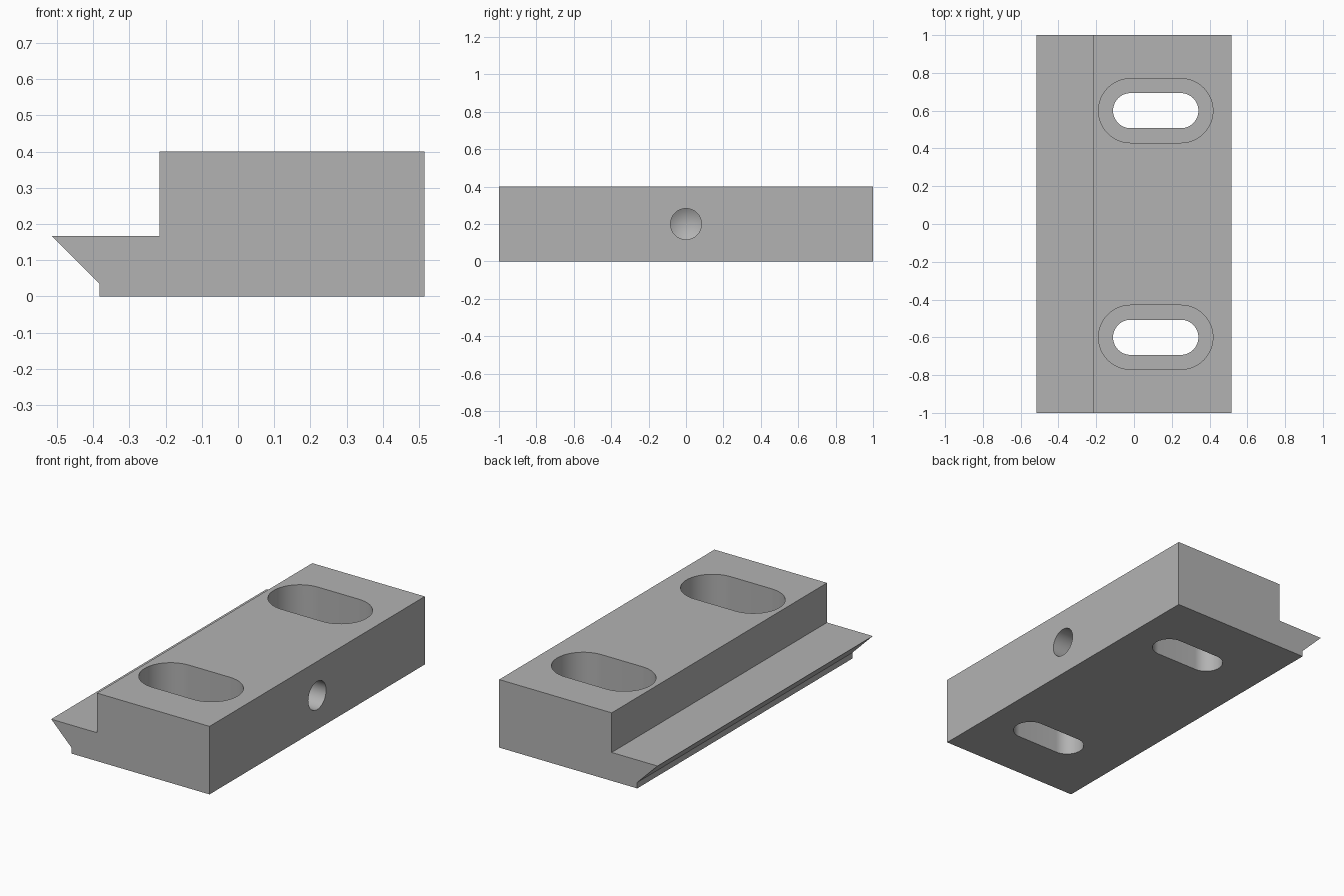
import bpy, bmesh, math

cube = bpy.data.objects.get("Cube")
if cube:
    bpy.data.objects.remove(cube, do_unlink=True)

grey = bpy.data.materials.new("plain grey")
grey.use_nodes = True
colour = (0.45, 0.45, 0.45, 1)
grey.diffuse_color = colour
grey.node_tree.nodes["Principled BSDF"].inputs["Base Color"].default_value = colour


def prism(name, outline, offset):
    """Extrude a closed outline along an offset into a solid."""
    bm = bmesh.new()
    face = bm.faces.new([bm.verts.new(p) for p in outline])
    moved = bmesh.ops.extrude_face_region(bm, geom=[face])["geom"]
    verts = [v for v in moved if isinstance(v, bmesh.types.BMVert)]
    bmesh.ops.translate(bm, vec=offset, verts=verts)
    return finish(name, bm)


def finish(name, bm):
    bmesh.ops.recalc_face_normals(bm, faces=bm.faces)
    mesh = bpy.data.meshes.new(name)
    bm.to_mesh(mesh)
    bm.free()
    mesh.materials.append(grey)
    obj = bpy.data.objects.new(name, mesh)
    bpy.context.collection.objects.link(obj)
    return obj


def slot(name, y, radius, bottom, top, steps=24):
    """Long slot with round ends, running along x."""
    outline = []
    for centre, start in ((0.248, -math.pi / 2), (-0.018, math.pi / 2)):
        for i in range(steps + 1):
            a = start + math.pi * i / steps
            outline.append((centre + radius * math.cos(a), y + radius * math.sin(a), bottom))
    return prism(name, outline, (0, 0, top - bottom))


def drill(name, radius, mouth, shoulder, tip, z, sides=48):
    """Round hole along x with a pointed end."""
    bm = bmesh.new()
    rings = [[bm.verts.new((x, radius * math.cos(math.tau * i / sides),
                            z + radius * math.sin(math.tau * i / sides)))
              for i in range(sides)] for x in (mouth, shoulder)]
    point = bm.verts.new((tip, 0, z))
    bm.faces.new(rings[0])
    for i in range(sides):
        j = (i + 1) % sides
        bm.faces.new((rings[0][i], rings[0][j], rings[1][j], rings[1][i]))
        bm.faces.new((rings[1][i], rings[1][j], point))
    return finish(name, bm)


# Stepped clamp body with an undercut lip on its right side
profile = [(-0.383, 0), (0.515, 0), (0.515, 0.4), (-0.217, 0.4),
           (-0.217, 0.167), (-0.515, 0.167), (-0.383, 0.035)]
body = prism("clamp_block", [(x, -1, z) for x, z in profile], (0, 2, 0))

# Two counterbored slots and the blind side hole
cutters = [drill("side_hole_cutter", 0.083, 0.6, 0.18, 0.13, 0.2)]
for y in (-0.6, 0.6):
    cutters.append(slot("through_slot_cutter", y, 0.093, -0.1, 0.3))
    cutters.append(slot("counterbore_cutter", y, 0.17, 0.167, 0.5))

bpy.ops.object.select_all(action="DESELECT")
bpy.context.view_layer.objects.active = body
body.select_set(True)
for cutter in cutters:
    cutter.hide_render = True
    cut = body.modifiers.new("cut", "BOOLEAN")
    cut.operation = "DIFFERENCE"
    cut.solver = "EXACT"
    cut.object = cutter
    bpy.ops.object.modifier_apply(modifier=cut.name)
    bpy.data.objects.remove(cutter, do_unlink=True)

bpy.ops.object.shade_smooth_by_angle(angle=math.radians(30))
